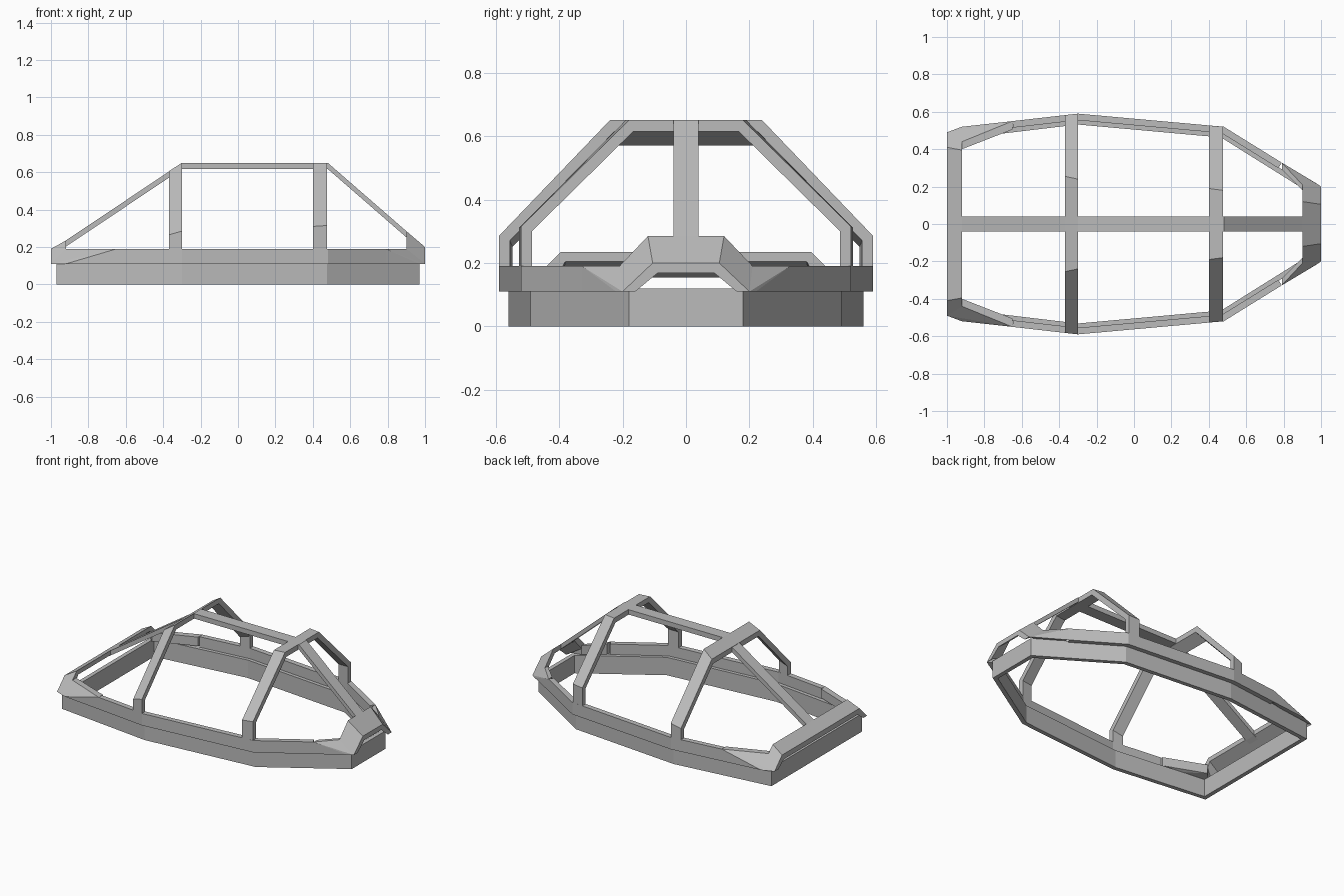
import bpy, bmesh
from mathutils import Vector

cube = bpy.data.objects.get("Cube")
if cube:
    bpy.data.objects.remove(cube)

grey = bpy.data.materials.new("plain grey")
grey.use_nodes = True
colour = (0.5, 0.5, 0.5, 1)
grey.diffuse_color = colour
grey.node_tree.nodes["Principled BSDF"].inputs["Base Color"].default_value = colour


def finish(name, bm):
    """Half a part (y >= 0) becomes an object mirrored across y."""
    bmesh.ops.recalc_face_normals(bm, faces=bm.faces)
    seam = [f for f in bm.faces if all(abs(v.co.y) < 1e-5 for v in f.verts)]
    bmesh.ops.delete(bm, geom=seam, context='FACES')
    mesh = bpy.data.meshes.new(name)
    bm.to_mesh(mesh)
    bm.free()
    mesh.materials.append(grey)
    ob = bpy.data.objects.new(name, mesh)
    bpy.context.collection.objects.link(ob)
    mirror = ob.modifiers.new("mirror", 'MIRROR')
    mirror.use_axis = (False, True, False)
    mirror.use_clip = True


def sweep(name, sections):
    """Skin a row of four-cornered sections into a solid bar."""
    bm = bmesh.new()
    rings = [[bm.verts.new(p) for p in s] for s in sections]
    for a, b in zip(rings, rings[1:]):
        for i in range(4):
            j = (i + 1) % 4
            bm.faces.new((a[i], a[j], b[j], b[i]))
    bm.faces.new(rings[0])
    bm.faces.new(rings[-1])
    finish(name, bm)


def block(name, points):
    bm = bmesh.new()
    for p in points:
        bm.verts.new(p)
    bmesh.ops.convex_hull(bm, input=bm.verts)
    finish(name, bm)


def wall(name, path, thick, z0, z1):
    """Upright wall along a plan path, thickened inwards with mitred corners."""
    pts = [Vector(p) for p in path]
    sections = []
    for i, p in enumerate(pts):
        dirs = [(b - a).normalized() for a, b in zip(pts, pts[1:])][max(i - 1, 0):i + 1]
        norms = [Vector((d.y, -d.x)) for d in dirs]
        m = sum(norms, Vector((0, 0))).normalized()
        q = p + m * thick / m.dot(norms[0])
        sections.append([(p.x, p.y, z0), (p.x, p.y, z1), (q.x, q.y, z1), (q.x, q.y, z0)])
    sweep(name, sections)


def arch(name, xs, outer, inner):
    """Half arch from crown to foot; each entry holds rear and front (y, z)."""
    sections = []
    for (o0, o1), (i0, i1) in zip(outer, inner):
        sections.append([(xs[0], *o0), (xs[1], *o1), (xs[1], *i1), (xs[0], *i0)])
    sweep(name, sections)


def hoop(name, xs, flats, tops, sides, eaves, t=0.035):
    outer = [[(0, z) for z in tops], list(zip(flats, tops)),
             list(zip(sides, eaves)), [(y, 0.13) for y in sides]]
    inner = [[(0, z - t) for z in tops], [(y - t * .4, z - t) for y, z in zip(flats, tops)],
             [(y - t, z - t * .4) for y, z in zip(sides, eaves)], [(y - t, 0.13) for y in sides]]
    arch(name, xs, outer, inner)


# Base wall and overhanging rim
wall("base_wall", [(-.97, 0), (-.97, .48), (-.3, .56), (.475, .49), (.97, .18), (.97, 0)],
     .028, 0, .12)
wall("rim", [(-.65, .55), (-.3, .59), (.48, .52), (.79, .328)], .035, .11, .19)

# Hoops over the middle
hoop("rear_hoop", (-.37, -.3), (.255, .24), (.605, .65), (.582, .59), (.265, .285))
hoop("front_hoop", (.4, .475), (.19, .18), (.65, .65), (.527, .52), (.31, .315))

# Low sloping frames at both ends
arch("rear_frame", (-1, -.92),
     [[(0, .19), (0, .235)], [(.41, .19), (.395, .235)], [(.49, .11), (.44, .19)]],
     [[(0, .155), (0, .205)], [(.39, .155), (.38, .205)], [(.45, .11), (.4, .17)]])
arch("front_frame", (.9, 1),
     [[(0, .285), (0, .2)], [(.12, .285), (.105, .2)], [(.21, .19), (.2, .11)]],
     [[(0, .25), (0, .168)], [(.105, .25), (.09, .168)], [(.18, .17), (.16, .11)]])

# Corner gussets joining rim and end frames
block("rear_gusset", [(-.65, .55, .19), (-.65, .55, .11), (-.92, .52, .11), (-1, .49, .11),
                      (-.92, .44, .19), (-.65, .505, .19), (-.65, .505, .13),
                      (-.92, .4, .19), (-.92, .4, .13)])
block("front_gusset", [(.79, .328, .19), (.79, .328, .11), (.97, .22, .11), (1, .2, .11),
                       (.9, .21, .19), (.79, .29, .19), (.79, .29, .12),
                       (.9, .18, .19), (.9, .18, .13)])

# Central spine
spine = []
for x, z in [(-.95, .218), (-.92, .235), (-.3, .65), (.48, .65), (.9, .285)]:
    spine.append([(x, 0, z), (x, .04, z), (x, .04, z - .033), (x, 0, z - .033)])
sweep("spine", spine)
